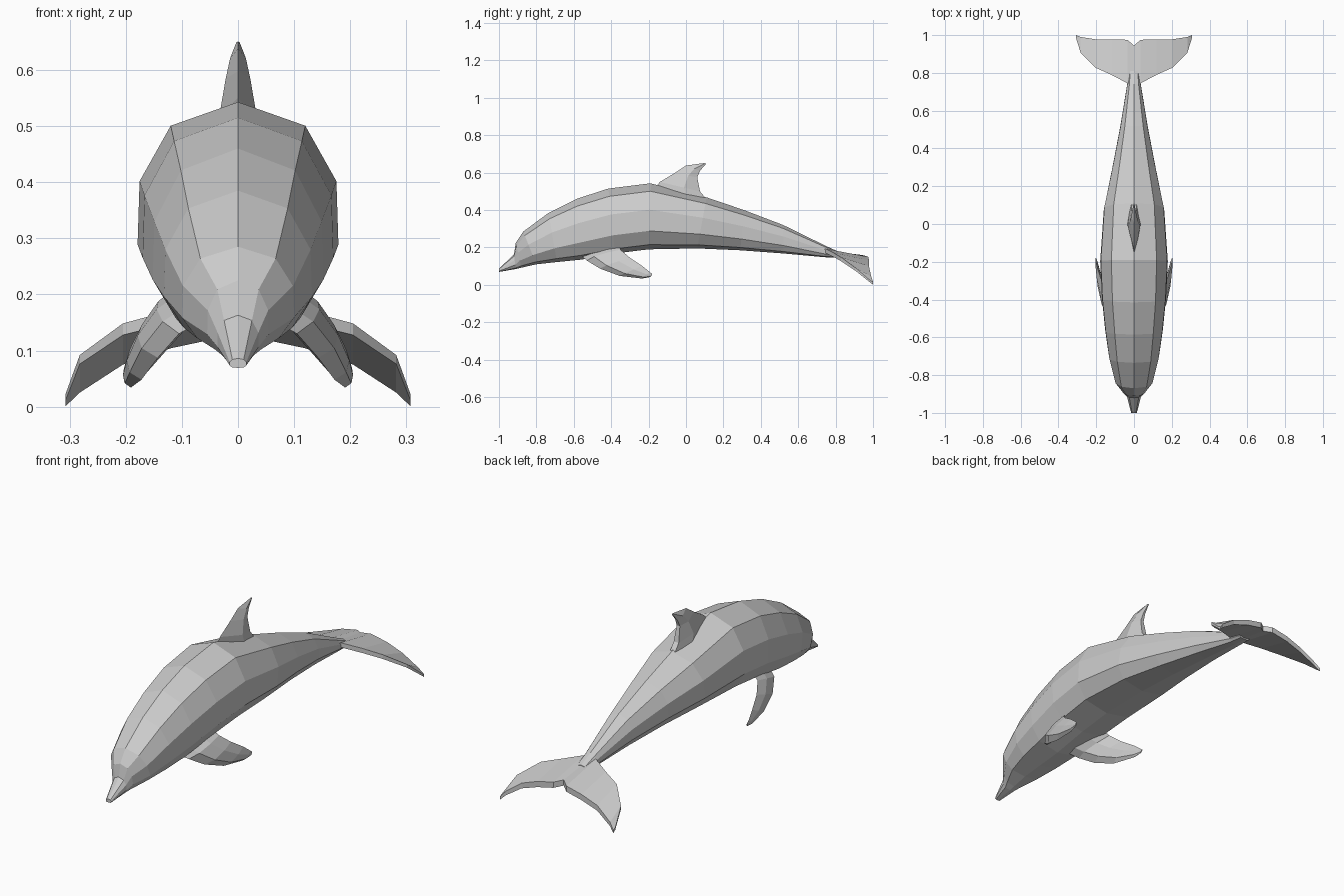
import bpy, bmesh
from mathutils import Vector


def loft(name, rings, cap_start=True, mirror=False):
    """Skin a run of equal-sized closed rings into one flat-shaded object."""
    bm = bmesh.new()
    rows = [[bm.verts.new(p) for p in ring] for ring in rings]
    n = len(rows[0])
    for a, b in zip(rows, rows[1:]):
        for i in range(n):
            j = (i + 1) % n
            bm.faces.new((a[i], a[j], b[j], b[i]))
    if cap_start:
        bm.faces.new(rows[0])
    bm.faces.new(rows[-1])
    bmesh.ops.recalc_face_normals(bm, faces=bm.faces)
    mesh = bpy.data.meshes.new(name)
    bm.to_mesh(mesh)
    bm.free()
    obj = bpy.data.objects.new(name, mesh)
    bpy.context.collection.objects.link(obj)
    if mirror:
        obj.modifiers.new("Mirror", 'MIRROR').use_clip = True
    return obj


# Body: ten-sided section (width, height fractions) swept along the length
half = [(0.67, 0.88), (0.98, 0.60), (1.0, 0.28), (0.73, 0.07)]
section = [(0, 1)] + half + [(0, 0)] + [(-x, z) for x, z in reversed(half)]
# y at top, y at bottom, top z, bottom z, half width
stations = [
    (-1.00, -1.00, 0.086, 0.069, 0.015),
    (-0.92, -0.91, 0.163, 0.085, 0.037),
    (-0.91, -0.88, 0.225, 0.092, 0.055),
    (-0.87, -0.80, 0.285, 0.110, 0.100),
    (-0.735, -0.69, 0.385, 0.122, 0.132),
    (-0.585, -0.56, 0.460, 0.135, 0.152),
    (-0.415, -0.38, 0.515, 0.168, 0.170),
    (-0.19, -0.20, 0.543, 0.190, 0.179),
    (0.11, 0.06, 0.468, 0.195, 0.160),
    (0.31, 0.29, 0.400, 0.185, 0.115),
    (0.52, 0.52, 0.320, 0.168, 0.072),
    (0.74, 0.74, 0.212, 0.148, 0.036),
    (0.81, 0.81, 0.180, 0.145, 0.030),
]
loft("body", [[(w * x, yb + (yt - yb) * z, zb + (zt - zb) * z) for x, z in section]
              for yt, yb, zt, zb, w in stations])

# Dorsal fin: sharp leading edge, narrow flat trailing edge
# front y, front z, back y, back z, half width
fin = [
    (-0.19, 0.49, 0.14, 0.42, 0.036),
    (-0.14, 0.55, 0.075, 0.50, 0.033),
    (-0.06, 0.598, 0.060, 0.575, 0.022),
    (0.00, 0.638, 0.075, 0.610, 0.014),
    (0.095, 0.651, 0.108, 0.648, 0.003),
]
rings = []
for yf, zf, yb, zb, w in fin:
    ym, zm = yf + (yb - yf) * 0.6, zf + (zb - zf) * 0.6
    rings.append([(0, yf, zf), (w, ym, zm), (w * 0.4, yb, zb),
                  (-w * 0.4, yb, zb), (-w, ym, zm)])
loft("dorsal_fin", rings)

# Flippers: leading point, trailing point, half thickness
flipper = [
    ((0.06, -0.56, 0.155), (0.10, -0.36, 0.22), 0.020),
    ((0.105, -0.53, 0.130), (0.142, -0.35, 0.188), 0.022),
    ((0.143, -0.46, 0.087), (0.172, -0.30, 0.145), 0.022),
    ((0.172, -0.355, 0.048), (0.193, -0.235, 0.102), 0.016),
    ((0.191, -0.235, 0.034), (0.203, -0.195, 0.070), 0.008),
    ((0.199, -0.190, 0.042), (0.203, -0.180, 0.058), 0.003),
]
rings = []
for k, (lead, trail, t) in enumerate(flipper):
    a, b = Vector(lead), Vector(trail)
    i = min(k, len(flipper) - 2)
    span = Vector(flipper[i + 1][0]) - Vector(flipper[i][0])
    up = (b - a).cross(span).normalized() * t
    p, q = a.lerp(b, 0.25), a.lerp(b, 0.65)
    rings.append([a, p + up, q + up * 0.8, b, q - up * 0.8, p - up])
loft("flippers", rings, mirror=True)

# Tail flukes: x, leading y and z, trailing y and z, half thickness
fluke = [
    (0.0, 0.70, 0.180, 0.945, 0.145, 0.014),
    (0.035, 0.745, 0.182, 0.975, 0.136, 0.014),
    (0.12, 0.790, 0.160, 0.978, 0.118, 0.014),
    (0.205, 0.828, 0.138, 0.978, 0.088, 0.013),
    (0.282, 0.905, 0.084, 0.990, 0.035, 0.010),
    (0.307, 0.985, 0.018, 1.000, 0.008, 0.007),
]
rings = []
for x, yl, zl, yt, zt, t in fluke:
    rings.append([(x, yl, zl + t * 0.8), (x, yt, zt + t),
                  (x, yt, zt - t), (x, yl, zl - t * 0.8)])
loft("tail_flukes", rings, cap_start=False, mirror=True)
